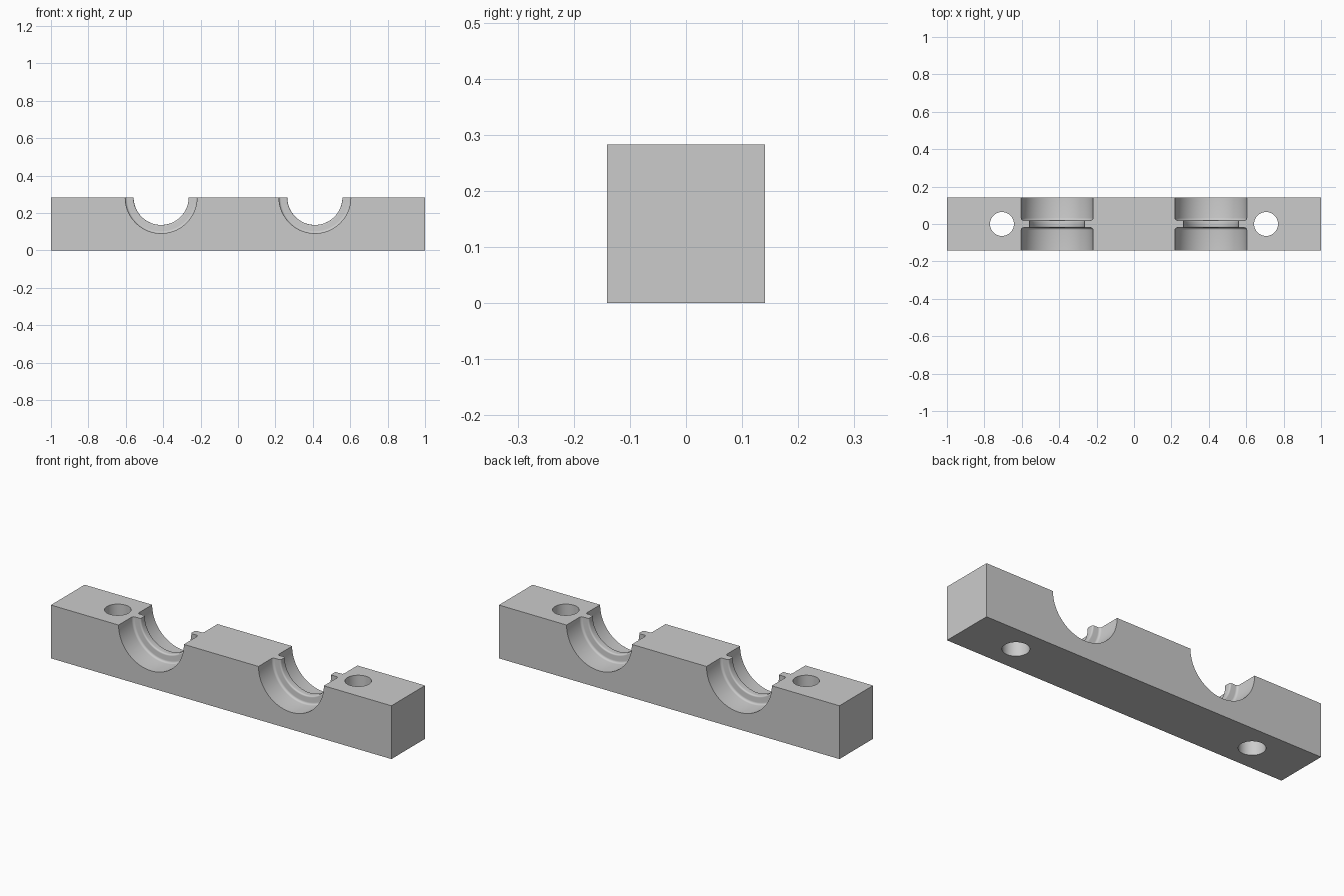
import bpy
import bmesh
from math import cos, sin, pi
from mathutils import Matrix, Vector

old = bpy.data.objects.get("Cube")
if old:
    bpy.data.objects.remove(old, do_unlink=True)

LENGTH, DEPTH, HEIGHT = 2.0, 0.282, 0.283
BORE_X, BORE_R, RIB_R = 0.411, 0.192, 0.147
RIB_HALF, ROOT_FILLET, TIP_ROUND = 0.02, 0.012, 0.008
HOLE_X, HOLE_R = 0.706, 0.064

steel = bpy.data.materials.new("light grey")
steel.use_nodes = True
grey = (0.6, 0.6, 0.6, 1)
steel.diffuse_color = grey
steel.node_tree.nodes["Principled BSDF"].inputs["Base Color"].default_value = grey


def make_object(name, bm):
    bmesh.ops.recalc_face_normals(bm, faces=bm.faces)
    mesh = bpy.data.meshes.new(name)
    bm.to_mesh(mesh)
    bm.free()
    mesh.materials.append(steel)
    obj = bpy.data.objects.new(name, mesh)
    bpy.context.collection.objects.link(obj)
    return obj


def arc(cy, cr, radius, start, end, steps=5):
    angles = [start + (end - start) * i / steps for i in range(steps + 1)]
    return [(cy + radius * cos(a), cr + radius * sin(a)) for a in angles]


def bore_cutter(x):
    # Lathed bore with a filleted rib around its middle
    half = [(-DEPTH, 0), (-DEPTH, BORE_R)]
    half += arc(-RIB_HALF - ROOT_FILLET, BORE_R - ROOT_FILLET, ROOT_FILLET, pi / 2, 0)
    half += arc(-RIB_HALF + TIP_ROUND, RIB_R + TIP_ROUND, TIP_ROUND, pi, 1.5 * pi)
    profile = half + [(-y, r) for y, r in reversed(half)]
    bm = bmesh.new()
    verts = [bm.verts.new((x + r, y, HEIGHT)) for y, r in profile]
    edges = [bm.edges.new(pair) for pair in zip(verts, verts[1:])]
    bmesh.ops.spin(bm, geom=verts + edges, cent=Vector((x, 0, HEIGHT)),
                   axis=Vector((0, 1, 0)), angle=2 * pi, steps=96)
    bmesh.ops.remove_doubles(bm, verts=bm.verts, dist=0.00001)
    return make_object("bore_cutter", bm)


def hole_cutter(x):
    bm = bmesh.new()
    bmesh.ops.create_cone(bm, cap_ends=True, segments=64, radius1=HOLE_R, radius2=HOLE_R,
                          depth=1, matrix=Matrix.Translation((x, 0, HEIGHT / 2)))
    return make_object("hole_cutter", bm)


# Rectangular bar
bm = bmesh.new()
bmesh.ops.create_cube(bm, size=1, matrix=Matrix.Translation((0, 0, HEIGHT / 2))
                      @ Matrix.Diagonal((LENGTH, DEPTH, HEIGHT, 1)))
block = make_object("clamp_block", bm)
bpy.context.view_layer.objects.active = block
block.select_set(True)

# Half-round ribbed bores and vertical bolt holes
for side in (-1, 1):
    for cutter in (bore_cutter(side * BORE_X), hole_cutter(side * HOLE_X)):
        cutter.hide_render = True
        cut = block.modifiers.new("cut", 'BOOLEAN')
        cut.operation = 'DIFFERENCE'
        cut.solver = 'EXACT'
        cut.object = cutter
        bpy.ops.object.modifier_apply(modifier=cut.name)
        bpy.data.objects.remove(cutter, do_unlink=True)

bpy.ops.object.shade_smooth_by_angle(angle=pi / 6)
